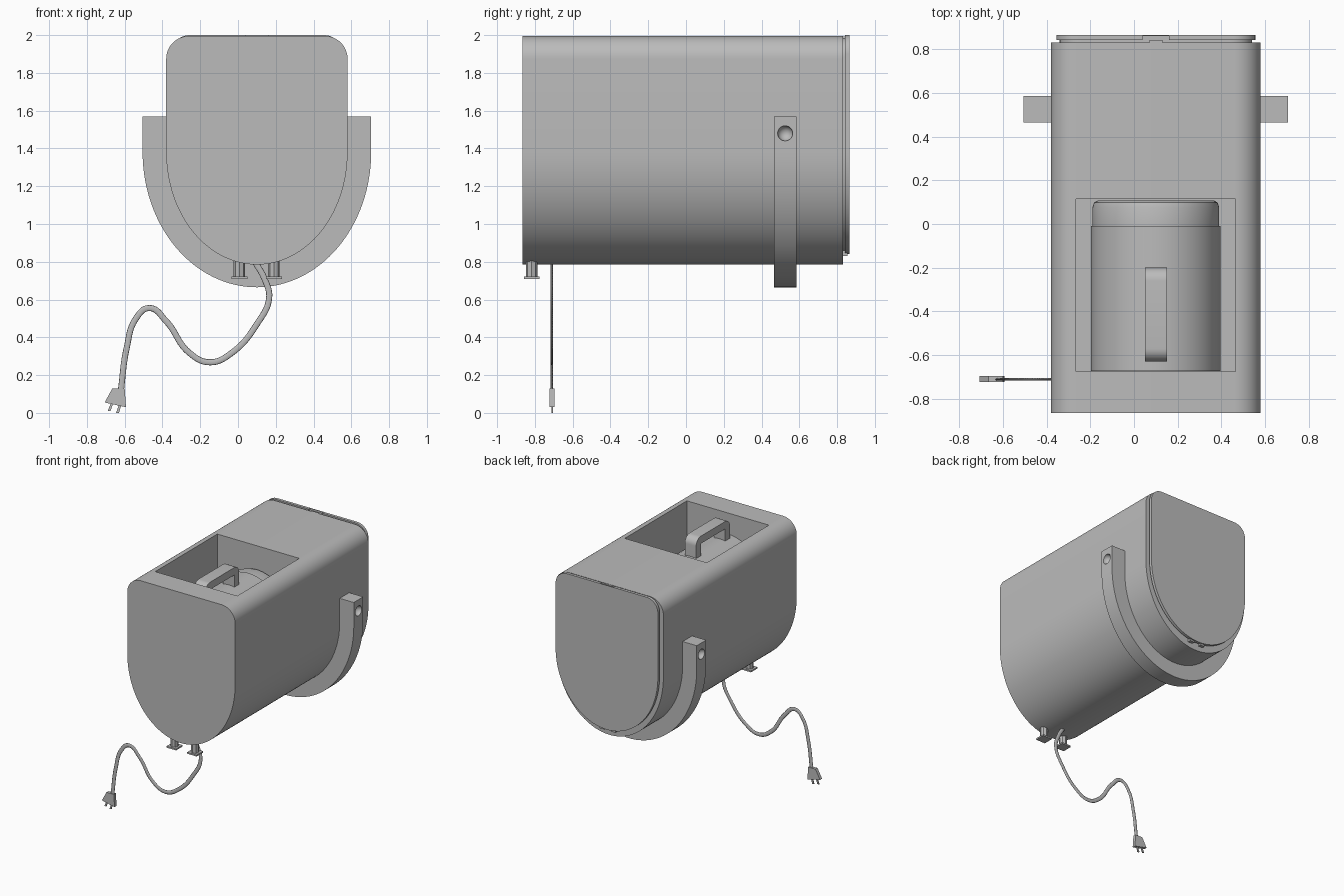
import bpy, bmesh, math
from mathutils import Vector, Matrix

if "Cube" in bpy.data.objects:
    bpy.data.objects.remove(bpy.data.objects["Cube"], do_unlink=True)

grey = bpy.data.materials.new("plain grey")
grey.use_nodes = True
grey.diffuse_color = (0.5, 0.5, 0.5, 1)
grey.node_tree.nodes["Principled BSDF"].inputs["Base Color"].default_value = grey.diffuse_color
CX = 0.1  # the machine's own centre line


def add(name, bm):
    bmesh.ops.recalc_face_normals(bm, faces=bm.faces)
    mesh = bpy.data.meshes.new(name)
    bm.to_mesh(mesh)
    bm.free()
    mesh.materials.append(grey)
    ob = bpy.data.objects.new(name, mesh)
    bpy.context.collection.objects.link(ob)
    return ob


def prism(name, points, direction):
    """Extrude a closed outline along a direction."""
    bm = bmesh.new()
    face = bm.faces.new([bm.verts.new(p) for p in points])
    out = bmesh.ops.extrude_face_region(bm, geom=[face])
    verts = [v for v in out["geom"] if isinstance(v, bmesh.types.BMVert)]
    bmesh.ops.translate(bm, verts=verts, vec=direction)
    return add(name, bm)


def box(name, lo, hi):
    lo, hi = Vector(lo), Vector(hi)
    bm = bmesh.new()
    bmesh.ops.create_cube(bm, size=1)
    bmesh.ops.scale(bm, verts=bm.verts, vec=hi - lo)
    bmesh.ops.translate(bm, verts=bm.verts, vec=(lo + hi) / 2)
    return add(name, bm)


def arc(cx, cz, rx, rz, start, end, n):
    angles = [math.radians(start + (end - start) * i / n) for i in range(n + 1)]
    return [(cx + rx * math.cos(a), cz + rz * math.sin(a)) for a in angles]


def shell(name, half, top, mid, bottom, r, y0, y1):
    """Solid with rounded top corners and a half-oval underside."""
    pts = arc(CX, mid, half, mid - bottom, 180, 360, 64)
    pts += arc(CX + half - r, top - r, r, r, 0, 90, 12)
    pts += arc(CX - half + r, top - r, r, r, 90, 180, 12)
    return prism(name, [(x, y0, z) for x, z in pts], (0, y1 - y0, 0))


def cut(ob, cutter):
    cutter.hide_render = True
    mod = ob.modifiers.new("cut", "BOOLEAN")
    mod.object, mod.solver = cutter, "EXACT"
    bpy.context.view_layer.objects.active = ob
    bpy.ops.object.modifier_apply(modifier=mod.name)
    bpy.data.objects.remove(cutter, do_unlink=True)


def smooth(ob):
    bpy.ops.object.select_all(action="DESELECT")
    ob.select_set(True)
    bpy.context.view_layer.objects.active = ob
    bpy.ops.object.shade_smooth_by_angle(angle=math.radians(30))


# Housing with the jug bay
MID, LOW = 1.38, 0.785
body = shell("body", 0.48, 1.995, MID, LOW, 0.12, -0.865, 0.83)
cut(body, box("bay_cutter", (-0.265, -0.675, 1.2), (0.465, 0.115, 2.1)))

# End cover on a recessed neck, with a finger notch and hinge
neck = shell("cover_neck", 0.44, 1.985, MID, 0.86, 0.1, 0.82, 0.845)
cover = shell("cover", 0.455, 2.0, MID, 0.84, 0.1, 0.842, 0.865)
cut(cover, box("notch_cutter", (0.04, 0.83, 1.985), (0.16, 0.86, 2.1)))
latch = box("cover_latch", (0.07, 0.83, 1.975), (0.13, 0.842, 1.993))
hinges = [box("cover_hinge", (x - 0.02, 0.825, 0.83), (x + 0.02, 0.855, 0.86))
          for x in (0.05, 0.15)]

# Cradle band under the housing, with a dimple on each end
outer = [(0.705, 1.57)] + arc(CX, MID, 0.605, MID - 0.665, 360, 180, 64) + [(-0.505, 1.57)]
inner = [(-0.38, 1.57)] + arc(CX, MID, 0.48, MID - LOW, 180, 360, 64) + [(0.58, 1.57)]
band = prism("cradle_band", [(x, 0.465, z) for x, z in outer + inner], (0, 0.12, 0))
for side in (-1, 1):
    bm = bmesh.new()
    bmesh.ops.create_uvsphere(bm, u_segments=24, v_segments=16, radius=0.04)
    bmesh.ops.translate(bm, verts=bm.verts, vec=(CX + side * 0.605, 0.525, 1.48))
    cut(band, add("dimple_cutter", bm))

# Jug lying in the bay, turned around the long axis
bm = bmesh.new()
profile = [(0, -0.673), (0.297, -0.673), (0.297, -0.01), (0.29, -0.01), (0.29, 0.075),
           (0.283, 0.098), (0.265, 0.108), (0, 0.108)]
verts = [bm.verts.new((r, y, 0)) for r, y in profile]
edges = [bm.edges.new(pair) for pair in zip(verts, verts[1:])]
bmesh.ops.spin(bm, geom=verts + edges, cent=(0, 0, 0), axis=(0, 1, 0),
               angle=math.tau, steps=64, use_merge=True)
bmesh.ops.remove_doubles(bm, verts=bm.verts, dist=0.0005)
bmesh.ops.translate(bm, verts=bm.verts, vec=(CX, 0, 1.53))
jug = add("jug", bm)

# Jug handle: an arch with rounded corners
path = [(-0.2, 1.76)] + arc(-0.26, 1.92, 0.06, 0.06, 0, 90, 8)
path += arc(-0.57, 1.92, 0.06, 0.06, 90, 180, 8) + [(-0.63, 1.76), (-0.57, 1.76)]
path += [(-0.57, 1.92), (-0.26, 1.92), (-0.26, 1.76)]
handle = prism("jug_handle", [(0.05, y, z) for y, z in path], (0.1, 0, 0))

# Two feet near the front
feet = []
for x in (0.007, 0.19):
    bm = bmesh.new()
    bmesh.ops.create_cone(bm, cap_ends=True, segments=8, radius1=0.03, radius2=0.03,
                          depth=0.09, matrix=Matrix.Translation((x, -0.817, 0.765)))
    feet.append(add("foot_stem", bm))
    feet.append(box("foot_pad", (x - 0.042, -0.858, 0.71), (x + 0.042, -0.776, 0.722)))

# Flat power cord
route = [(0.09, 0.8), (0.14, 0.71), (0.165, 0.61), (0.1, 0.47), (-0.03, 0.32),
         (-0.15, 0.268), (-0.26, 0.32), (-0.38, 0.485), (-0.47, 0.555),
         (-0.54, 0.5), (-0.59, 0.34), (-0.62, 0.12)]
curve = bpy.data.curves.new("cord", "CURVE")
curve.dimensions = "3D"
curve.bevel_depth, curve.bevel_resolution = 0.016, 2
curve.use_fill_caps = True
spline = curve.splines.new("BEZIER")
spline.bezier_points.add(len(route) - 1)
for point, (x, z) in zip(spline.bezier_points, route):
    point.co = (x, 0, z)
    point.handle_left_type = point.handle_right_type = "AUTO"
curve.materials.append(grey)
cord = bpy.data.objects.new("cord", curve)
bpy.context.collection.objects.link(cord)
cord.scale.y = 0.4
cord.location.y = -0.711

# Plug with two prongs
plug_shape = [(-0.665, 0.13), (-0.6, 0.13), (-0.593, 0.03), (-0.706, 0.055)]
prism("plug", [(x, -0.722, z) for x, z in plug_shape], (0, 0.026, 0))
for x, low in ((-0.67, 0.01), (-0.625, 0.0)):
    shape = [(x, 0.06), (x + 0.013, 0.06), (x - 0.005, low), (x - 0.02, low)]
    prism("plug_prong", [(px, -0.713, z) for px, z in shape], (0, 0.008, 0))

for ob in [body, neck, cover, band, jug, handle] + feet:
    smooth(ob)
